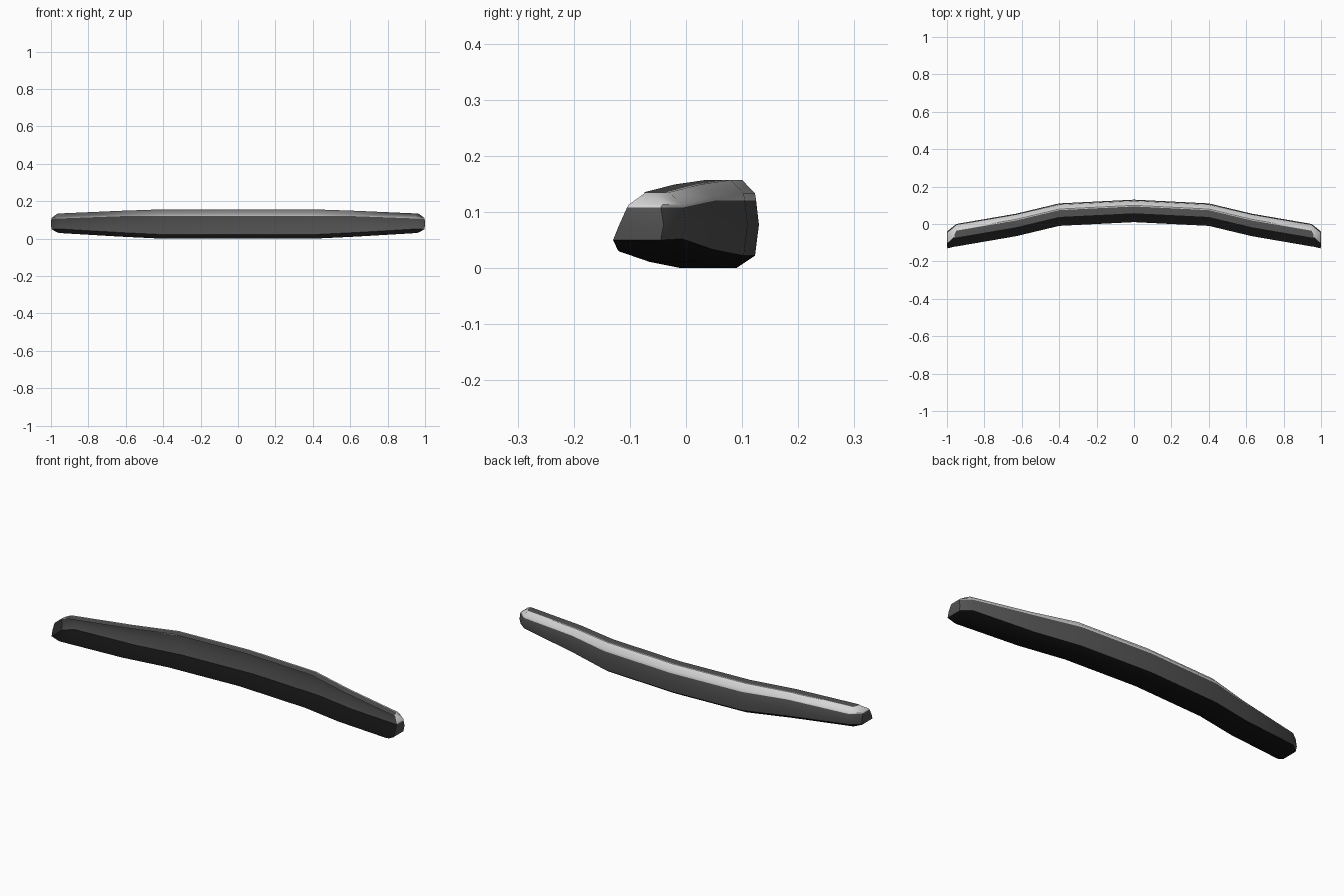
import bpy, bmesh

if "Cube" in bpy.data.objects:
    bpy.data.objects.remove(bpy.data.objects["Cube"])

def material(name, value):
    m = bpy.data.materials.new(name)
    m.diffuse_color = (value, value, value, 1)
    m.use_nodes = True
    m.node_tree.nodes["Principled BSDF"].inputs["Base Color"].default_value = m.diffuse_color
    return m

mats = [material("black underside", 0.006),
        material("dark grey", 0.085),
        material("light grey", 0.66)]

# Channel profile, open at the front: lower lip, bent wall, upper lip
def ring(x, y, zb, zt):
    split = min(0.12, zt - 0.027)
    return [(x, y - 0.12, zb), (x, y - 0.04, zb), (x, y - 0.007, zb + 0.022),
            (x, y, 0.077), (x, y - 0.005, split), (x, y - 0.007, max(zt - 0.024, split + 0.005)),
            (x, y - 0.03, zt), (x, y - 0.036, zt), (x, y - 0.075, zt)]

rings = [ring(0, 0.13, 0, 0.157), ring(0.4, 0.11, 0, 0.157),
         ring(0.63, 0.055, 0.011, 0.149), ring(0.95, 0.0, 0.03, 0.135)]
lip_low, lip_top = rings[-1][0], rings[-1][-1]

# Wrapped end: wall turns the corner and runs forward
def end_ring(y_low, y_mid, y_top, y_in_low, y_in_top):
    return [lip_low, (0.965, y_in_low, 0.033), (0.997, y_low, 0.05), (1.0, y_mid, 0.077),
            (0.998, y_top, 0.108), (0.995, y_top + 0.003, 0.113),
            (0.965, y_in_top, 0.134), (0.96, y_in_top - 0.002, 0.135), lip_top]

rings.append(end_ring(-0.045, -0.04, -0.045, -0.07, -0.055))
rings.append(end_ring(-0.13, -0.119, -0.105, -0.122, -0.073))

# Colour of each strip along the profile
strip_colour = [0, 0, 1, 1, 2, 2, 2, 1]

bm = bmesh.new()
grid = [[bm.verts.new(p) for p in r] for r in rings]
for a, b in zip(grid, grid[1:]):
    for i, colour in enumerate(strip_colour):
        f = bm.faces.new((a[i], a[i + 1], b[i + 1], b[i]))
        f.material_index = colour
bmesh.ops.remove_doubles(bm, verts=bm.verts, dist=0.0005)

# Mirror the half to the other side
half = bm.verts[:] + bm.edges[:] + bm.faces[:]
bmesh.ops.mirror(bm, geom=half, axis='X', merge_dist=0.0005)
bmesh.ops.recalc_face_normals(bm, faces=bm.faces)
# Wall faces must point outward (+y)
wall = max(bm.faces, key=lambda f: f.calc_center_median().y)
if wall.normal.y < 0:
    bmesh.ops.reverse_faces(bm, faces=bm.faces)

mesh = bpy.data.meshes.new("bumper")
bm.to_mesh(mesh)
bm.free()
for m in mats:
    mesh.materials.append(m)
bumper = bpy.data.objects.new("bumper", mesh)
bpy.context.collection.objects.link(bumper)
bpy.context.view_layer.objects.active = bumper
bumper.select_set(True)
bpy.ops.object.shade_smooth_by_angle(angle=0.7)
